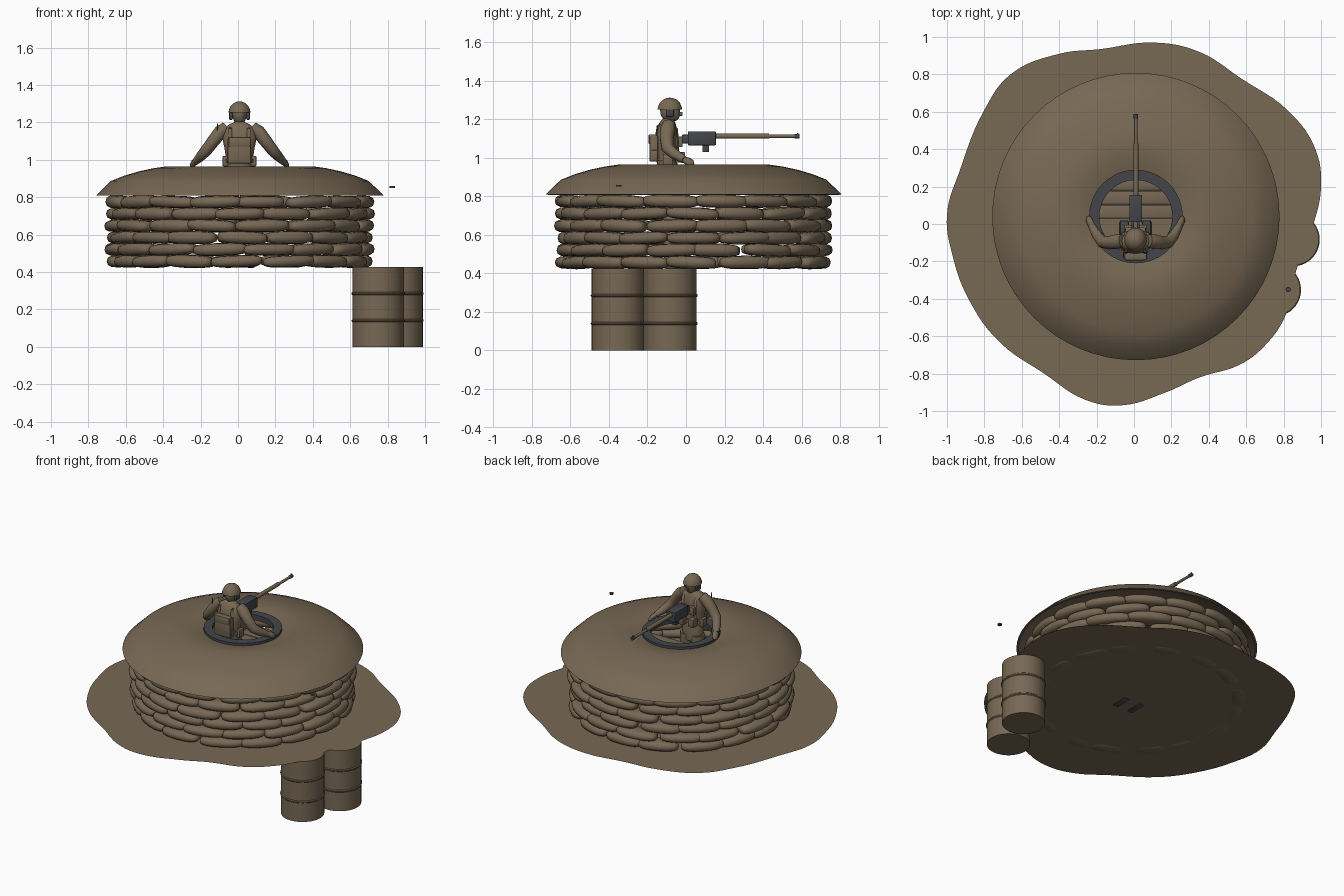
import bpy, bmesh, math, random
from mathutils import Vector

random.seed(4)
if "Cube" in bpy.data.objects:
    bpy.data.objects.remove(bpy.data.objects["Cube"])


def material(name, rgb):
    m = bpy.data.materials.new(name)
    m.use_nodes = True
    m.diffuse_color = (*rgb, 1)
    m.node_tree.nodes["Principled BSDF"].inputs["Base Color"].default_value = (*rgb, 1)
    return m


EARTH = material("earth brown", (0.185, 0.138, 0.088))
STEEL = material("gun steel", (0.056, 0.06, 0.068))
AXIS = (0.01, 0.04)      # middle of the emplacement
GROUND = 0.428


def finish(name, bm, mat, smooth=40):
    bmesh.ops.recalc_face_normals(bm, faces=bm.faces)
    me = bpy.data.meshes.new(name)
    bm.to_mesh(me)
    bm.free()
    ob = bpy.data.objects.new(name, me)
    bpy.context.collection.objects.link(ob)
    me.materials.append(mat)
    bpy.ops.object.select_all(action='DESELECT')
    ob.select_set(True)
    bpy.context.view_layer.objects.active = ob
    bpy.ops.object.shade_smooth_by_angle(angle=math.radians(smooth))
    return ob


def skin_rings(bm, rings, cap=True):
    n = len(rings[0])
    for a, b in zip(rings, rings[1:]):
        for i in range(n):
            bm.faces.new((a[i], a[(i + 1) % n], b[(i + 1) % n], b[i]))
    if cap:
        bm.faces.new(rings[0])
        bm.faces.new(rings[-1])


def lathe(name, profile, centre, mat, n=48, closed=False):
    """Turn (radius, z) points about a vertical axis."""
    bm = bmesh.new()
    rings = [[bm.verts.new((centre[0] + r * math.cos(math.tau * i / n),
                            centre[1] + r * math.sin(math.tau * i / n), z))
              for i in range(n)] for r, z in profile]
    if closed:
        rings.append(rings[0])
    skin_rings(bm, rings, not closed)
    return finish(name, bm, mat)


def loft(name, sections, mat, n=14):
    """Sections are (x, y, z, side radius, depth radius) along a path."""
    bm, rings = bmesh.new(), []
    pts = [Vector(s[:3]) for s in sections]
    for k, s in enumerate(sections):
        d = (pts[min(k + 1, len(pts) - 1)] - pts[max(k - 1, 0)]).normalized()
        side = Vector((0, 1, 0)).cross(d).normalized()
        up = d.cross(side)
        rings.append([bm.verts.new(pts[k] + side * s[3] * math.cos(math.tau * i / n)
                                   + up * s[4] * math.sin(math.tau * i / n)) for i in range(n)])
    skin_rings(bm, rings)
    return finish(name, bm, mat, 60)


def box(name, lo, hi, mat, bevel=0.004):
    bm = bmesh.new()
    bmesh.ops.create_cube(bm, size=1)
    for v in bm.verts:
        v.co = [a + (b - a) * (c + 0.5) for a, b, c in zip(lo, hi, v.co)]
    if bevel:
        bmesh.ops.bevel(bm, geom=bm.edges[:], offset=bevel, segments=2, affect='EDGES', profile=0.5)
    return finish(name, bm, mat)


def rod(name, y0, y1, x, z, r, mat, n=16):
    bm = bmesh.new()
    rings = [[bm.verts.new((x + r * math.cos(math.tau * i / n), y, z + r * math.sin(math.tau * i / n)))
              for i in range(n)] for y in (y0, y1)]
    skin_rings(bm, rings)
    return finish(name, bm, mat)


# Ground sheet with a wavy outline
outline = [(.11, .97), (.35, .92), (.57, .78), (.83, .6), (.97, .4), (1, .2), (.96, .0), (.87, -.24),
           (.81, -.49), (.7, -.65), (.57, -.75), (.35, -.82), (.17, -.9), (-.07, -.97), (-.26, -.94),
           (-.48, -.8), (-.72, -.63), (-.88, -.41), (-.97, -.17), (-1, .05), (-.93, .29), (-.8, .61),
           (-.66, .8), (-.4, .91), (-.18, .935)]
curve = bpy.data.curves.new("ground", 'CURVE')
curve.dimensions = '2D'
curve.fill_mode = 'BOTH'
curve.resolution_u = 6
spline = curve.splines.new('BEZIER')
spline.bezier_points.add(len(outline) - 1)
for p, (x, y) in zip(spline.bezier_points, outline):
    p.co = (x, y, 0)
    p.handle_left_type = p.handle_right_type = 'AUTO'
spline.use_cyclic_u = True
ground = bpy.data.objects.new("ground", curve)
ground.location.z = GROUND
bpy.context.collection.objects.link(ground)
curve.materials.append(EARTH)
bpy.ops.object.select_all(action='DESELECT')
ground.select_set(True)
bpy.context.view_layer.objects.active = ground
bpy.ops.object.convert(target='MESH')


# Sandbag wall: pillow shapes bent round the circle, staggered by row
def spow(v, e):
    return math.copysign(abs(v) ** e, v)


BAGS, ROWS, PITCH = 16, 6, 0.0635
for row in range(ROWS):
    bm = bmesh.new()
    for k in range(BAGS):
        ang = math.tau * (k + 0.5 * (row % 2) + random.uniform(-.1, .1)) / BAGS
        half = random.uniform(.128, .145)
        tall = random.uniform(.032, .036)
        deep = random.uniform(.058, .066)
        tilt = random.uniform(-.006, .006)
        radius = 0.652 + 0.008 * (row % 2) + random.uniform(-.006, .006)
        rings = []
        for i in range(11):
            u = -math.pi / 2 + math.pi * (i + 0.35) / 10.7
            s, c = spow(math.sin(u), .7), abs(math.cos(u)) ** .5
            ring = []
            for j in range(12):
                t = math.tau * j / 12
                rr = radius + deep * c * spow(math.cos(t), .75)
                zz = GROUND + 0.029 + row * PITCH + tall * c * spow(math.sin(t), .75) + tilt * s
                a = ang + s * half / 0.66
                ring.append(bm.verts.new((AXIS[0] + rr * math.cos(a), AXIS[1] + rr * math.sin(a), zz)))
            rings.append(ring)
        skin_rings(bm, rings)
    finish("sandbag_row_%d" % (row + 1), bm, EARTH, 70)

# Domed roof with a hatch opening, and its mounting ring
lathe("roof", [(.2, .93), (.25, .945), (.32, .96), (.39, .965), (.46, .955), (.54, .938), (.62, .914),
               (.69, .886), (.768, .81), (.755, .808), (.68, .872), (.5, .92), (.2, .92)],
      AXIS, EARTH, 64, True)
lathe("hatch_ring", [(.195, .925), (.25, .925), (.25, .962), (.195, .962)], AXIS, STEEL, 48, True)
for i in range(3):
    y = 0.03 + i * 0.075
    box("hatch_plank_%d" % (i + 1), (-.22, y, .86), (.24, y + .07, .88), EARTH, .003)

# Two steel drums and a loose cap
for i, (x, y) in enumerate([(.75, -.352), (.85, -.083)]):
    prof = [(.138, 0)]
    for z in (.14, .285):
        prof += [(.138, z - .008), (.143, z - .003), (.143, z + .003), (.138, z + .008)]
    lathe("drum_%d" % (i + 1), prof + [(.138, .426)], (x, y), EARTH, 40)
lathe("drum_cap", [(.014, .85), (.014, .86)], (.825, -.35), STEEL, 16)

# Soldier: torso, legs and boots
CX = 0.008
loft("torso", [(CX, -.09, .86, .07, .05), (CX, -.09, .93, .075, .055), (CX, -.1, .98, .068, .052),
               (CX, -.1, 1.06, .08, .058), (CX, -.1, 1.13, .095, .058), (CX, -.095, 1.17, .085, .046),
               (CX, -.09, 1.19, .05, .036), (CX, -.088, 1.2, .028, .028)], EARTH, 20)
loft("neck", [(CX, -.09, 1.17, .028, .028), (CX, -.085, 1.225, .026, .028)], EARTH)
loft("head", [(CX, -.076, 1.19, .012, .022), (CX, -.076, 1.2, .026, .04), (CX, -.08, 1.225, .037, .05),
              (CX, -.083, 1.255, .042, .053), (CX, -.085, 1.28, .036, .045)], EARTH, 16)
box("nose", (CX - .007, -.04, 1.218), (CX + .007, -.018, 1.238), EARTH, .004)
helmet = lathe("helmet", [(.064, .0), (.06, .016), (.052, .034), (.036, .05), (.018, .058), (.004, .06)],
               (0, 0), EARTH, 24)
helmet.location = (CX, -.084, 1.252)
helmet.scale.x = 0.93
belt = lathe("belt", [(.078, .985), (.078, 1.005)], (0, 0), EARTH, 24)
belt.location = (CX, -.1, 0)
belt.scale.y = 0.76

for name, s in (("left", 1), ("right", -1)):
    def at(x, *rest):
        return (CX + s * x, *rest)

    def side_box(part, x0, x1, y0, y1, z0, z1, mat, bevel=.004):
        a, b = sorted((CX + s * x0, CX + s * x1))
        box(name + part, (a, y0, z0), (b, y1, z1), mat, bevel)

    loft(name + "_arm", [at(.07, -.09, 1.175, .03, .034), at(.1, -.095, 1.15, .037, .04),
                         at(.14, -.1, 1.1, .034, .036), at(.178, -.095, 1.05, .031, .033),
                         at(.205, -.06, 1.02, .027, .028), at(.235, -.01, .99, .019, .02)], EARTH)
    loft(name + "_hand", [at(.225, -.02, .998, .012, .014), at(.242, .005, .985, .017, .022),
                          at(.25, .025, .972, .015, .022), at(.253, .035, .962, .008, .012)], EARTH, 10)
    loft(name + "_leg", [at(.04, -.085, .9, .046, .05), at(.05, -.08, .7, .038, .042),
                         at(.06, -.08, .5, .03, .034), at(.06, -.08, .44, .03, .034)], EARTH)
    side_box("_boot", .035, .085, -.11, .02, .422, .47, STEEL, .012)
    side_box("_ear_cup", .036, .056, -.105, -.062, 1.212, 1.266, STEEL, .008)
    # Webbing: shoulder strap, chest pouch and belt pouches
    loft(name + "_strap", [at(.05, -.155, 1.1, .01, .005), at(.05, -.148, 1.165, .01, .005),
                           at(.045, -.1, 1.188, .01, .005), at(.05, -.046, 1.15, .01, .005),
                           at(.05, -.042, 1.05, .01, .005), at(.045, -.044, 1.0, .01, .005)], EARTH, 8)
    side_box("_chest_pouch", .012, .055, -.055, -.018, 1.055, 1.11, EARTH)
    side_box("_belt_pouch", .02, .06, -.055, -.005, .975, 1.03, EARTH)
    side_box("_hip_pouch", .06, .09, -.12, -.07, .965, 1.02, EARTH)
    side_box("_pack_pocket", .03, .068, -.182, -.15, .985, 1.04, EARTH)
    side_box("_gun_grip", .008, .022, -.022, .015, 1.075, 1.12, STEEL, .003)

box("backpack", (-.055, -.19, .98), (.07, -.145, 1.118), EARTH, .008)
box("pack_flap", (-.05, -.194, 1.07), (.065, -.15, 1.122), EARTH, .006)
box("antenna", (-.112, -.13, 1.11), (-.108, -.126, 1.195), STEEL, 0)

# Machine gun
GX = 0.01
box("gun_receiver", (GX - .034, .01, 1.065), (GX + .034, .155, 1.137), STEEL)
box("gun_mount", (GX - .017, .085, 1.03), (GX + .017, .12, 1.067), STEEL, .003)
rod("barrel_jacket", .15, .43, GX, 1.113, .0135, EARTH)
rod("barrel", .42, .575, GX, 1.112, .009, EARTH)
rod("muzzle", .562, .588, GX, 1.112, .0115, STEEL)
box("front_sight", (GX - .003, .575, 1.118), (GX + .003, .583, 1.13), STEEL, 0)
